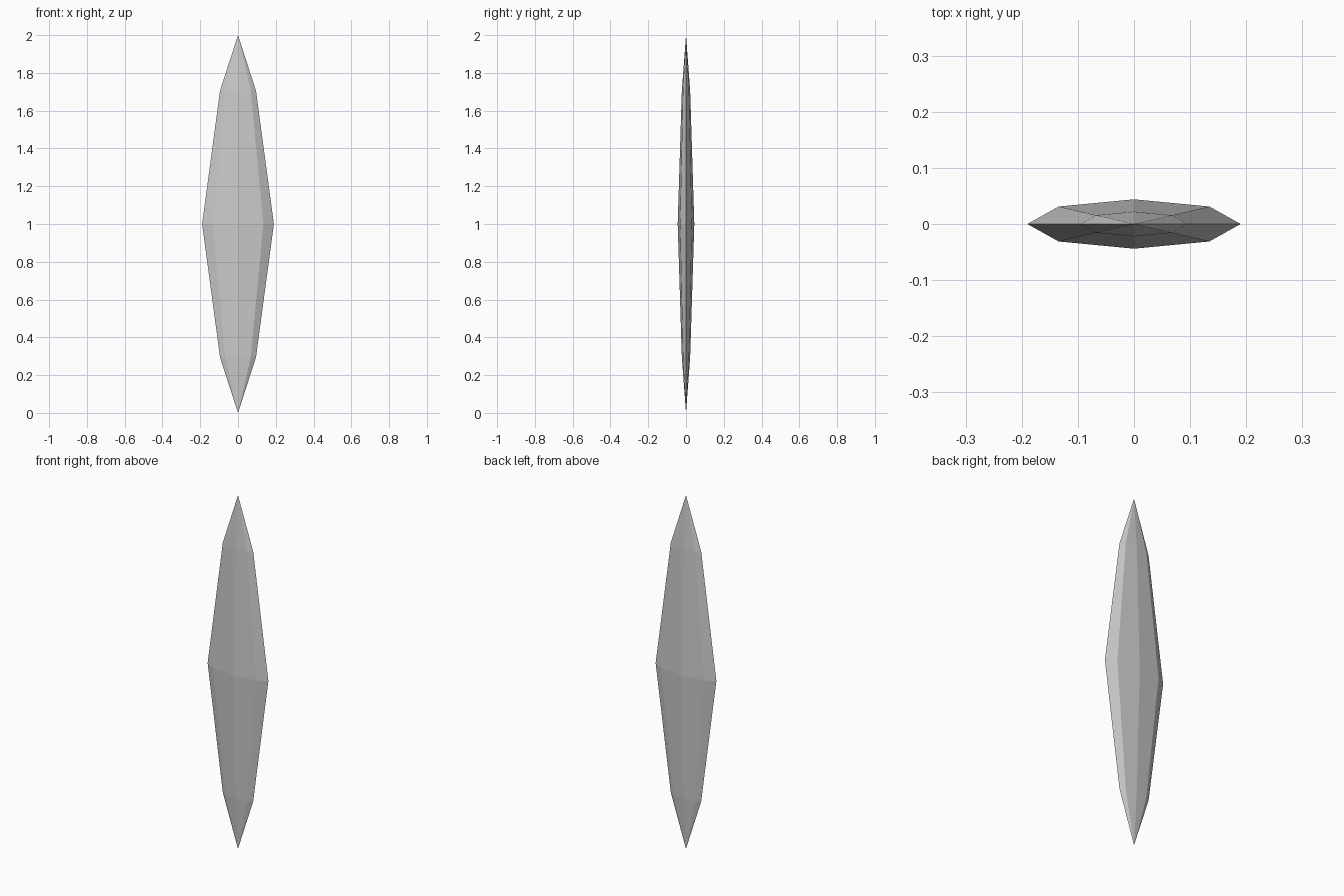
import bpy, bmesh
from math import sin, cos, pi

if "Cube" in bpy.data.objects:
    bpy.data.objects.remove(bpy.data.objects["Cube"])

SEGMENTS = 8
HALF_WIDTH, HALF_DEPTH = 0.19, 0.044
# (height, scale) of each ring between the two points
RINGS = [(0.293, 0.5), (1.0, 1.0), (1.707, 0.5)]

# Flattened faceted crystal shard
bm = bmesh.new()
rings = []
for z, s in RINGS:
    rings.append([bm.verts.new((HALF_WIDTH * s * cos(2 * pi * i / SEGMENTS),
                                HALF_DEPTH * s * sin(2 * pi * i / SEGMENTS), z))
                  for i in range(SEGMENTS)])
bottom = bm.verts.new((0, 0, 0))
top = bm.verts.new((0, 0, 2))

for i in range(SEGMENTS):
    j = (i + 1) % SEGMENTS
    # Side facets
    for low, high in zip(rings, rings[1:]):
        bm.faces.new((low[i], low[j], high[j], high[i]))
    # Pointed ends
    bm.faces.new((bottom, rings[0][j], rings[0][i]))
    bm.faces.new((top, rings[-1][i], rings[-1][j]))

bmesh.ops.recalc_face_normals(bm, faces=bm.faces)
mesh = bpy.data.meshes.new("shard")
bm.to_mesh(mesh)
bm.free()
bpy.context.collection.objects.link(bpy.data.objects.new("shard", mesh))
